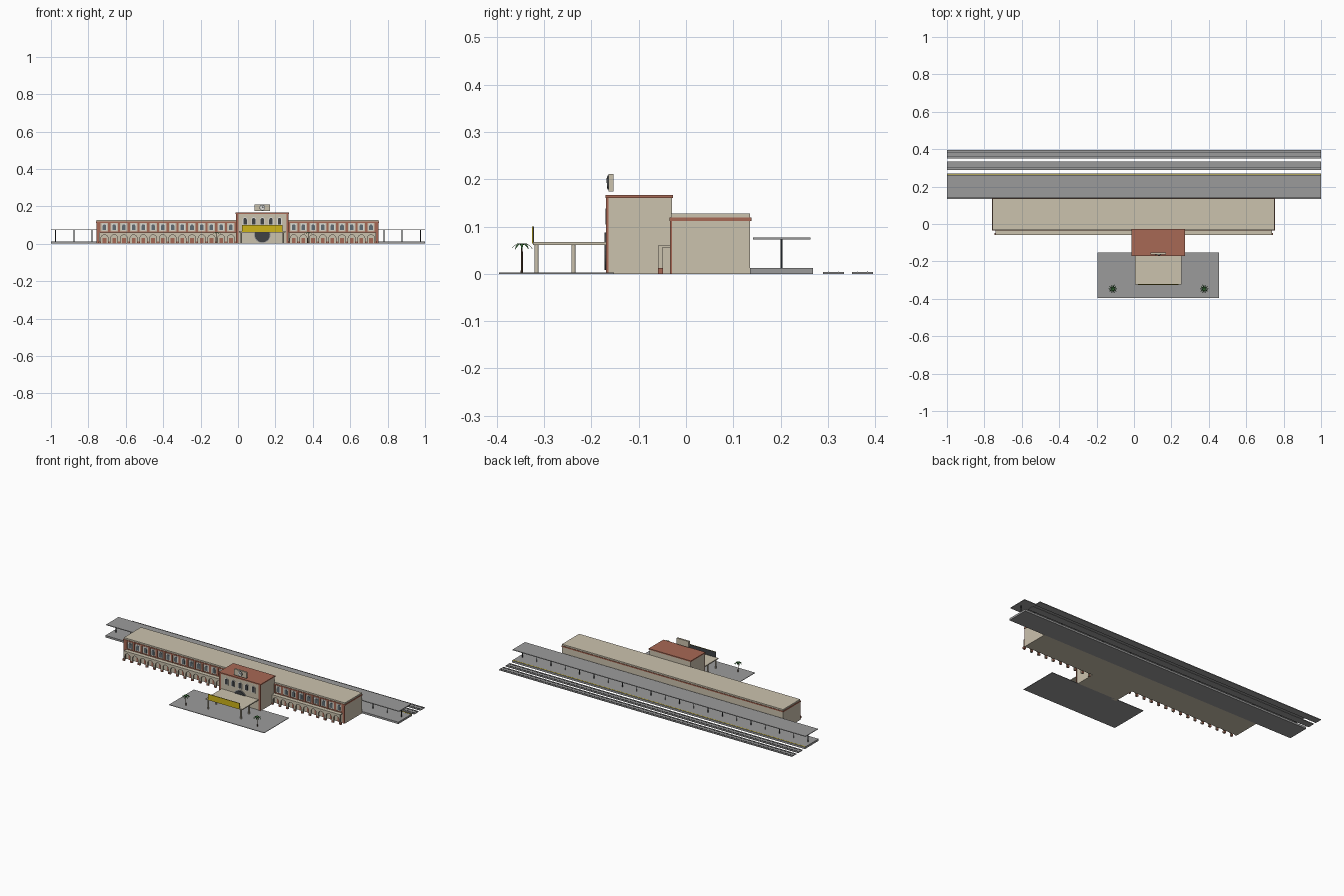
import bpy, bmesh, math
from mathutils import Vector

if "Cube" in bpy.data.objects:
    bpy.data.objects.remove(bpy.data.objects["Cube"])


def material(name, r, g, b):
    m = bpy.data.materials.new(name)
    m.use_nodes = True
    m.diffuse_color = (r, g, b, 1)
    m.node_tree.nodes["Principled BSDF"].inputs["Base Color"].default_value = (r, g, b, 1)
    return m


TAN = material("sandstone", 0.60, 0.54, 0.42)
RED = material("terracotta", 0.39, 0.14, 0.09)
GREY = material("concrete", 0.33, 0.33, 0.33)
DARK = material("dark metal", 0.05, 0.055, 0.06)
GLASS = material("window glass", 0.12, 0.15, 0.17)
YELLOW = material("sign yellow", 0.62, 0.46, 0.01)
GREEN = material("palm green", 0.03, 0.12, 0.03)
BROWN = material("palm trunk", 0.12, 0.07, 0.04)
WHITE = material("dial white", 0.75, 0.74, 0.70)


class Part:
    """Collects simple solids of one colour into one object."""

    def __init__(self, name, mat):
        self.name, self.mat, self.bm = name, mat, bmesh.new()

    def box(self, x0, x1, y0, y1, z0, z1):
        vs = bmesh.ops.create_cube(self.bm, size=1)["verts"]
        for v in vs:
            v.co = ((x0 + x1) / 2 + v.co.x * (x1 - x0),
                    (y0 + y1) / 2 + v.co.y * (y1 - y0),
                    (z0 + z1) / 2 + v.co.z * (z1 - z0))
        return self

    def plate(self, outline, y0, y1):
        # outline in x, z extruded along y
        face = self.bm.faces.new([self.bm.verts.new((x, y0, z)) for x, z in outline])
        out = bmesh.ops.extrude_face_region(self.bm, geom=[face])["geom"]
        for g in out:
            if isinstance(g, bmesh.types.BMVert):
                g.co.y = y1
        return self

    def post(self, x, y, z0, z1, r, r2=None, sides=12):
        vs = bmesh.ops.create_cone(self.bm, cap_ends=True, segments=sides, radius1=r,
                                   radius2=r if r2 is None else r2, depth=z1 - z0)["verts"]
        bmesh.ops.translate(self.bm, verts=vs, vec=(x, y, (z0 + z1) / 2))
        return self

    def done(self, smooth=False):
        bmesh.ops.recalc_face_normals(self.bm, faces=self.bm.faces)
        me = bpy.data.meshes.new(self.name)
        self.bm.to_mesh(me)
        self.bm.free()
        me.materials.append(self.mat)
        ob = bpy.data.objects.new(self.name, me)
        bpy.context.collection.objects.link(ob)
        if smooth:
            bpy.ops.object.select_all(action="DESELECT")
            ob.select_set(True)
            bpy.context.view_layer.objects.active = ob
            bpy.ops.object.shade_smooth_by_angle()


def arc(cx, cz, r, a0, a1, n):
    return [(cx + r * math.cos(a0 + (a1 - a0) * i / n),
             cz + r * math.sin(a0 + (a1 - a0) * i / n)) for i in range(n + 1)]


def arched(cx, w, z0, top):
    # round-headed opening outline
    return [(cx - w / 2, z0), (cx + w / 2, z0)] + arc(cx, top - w / 2, w / 2, 0, math.pi, 10)


def circle(cx, cz, r, n=32):
    return arc(cx, cz, r, 0, 2 * math.pi, n)[:-1]


# Long main hall
L, R, F, B = -0.757, 0.752, -0.03, 0.135
Part("main_hall", TAN).box(L, R, F, B, 0, 0.112).done()
Part("main_cornice", RED).box(L - 0.003, R + 0.003, F - 0.005, B + 0.003, 0.112, 0.119).done()
Part("main_roof", TAN).box(L, R, F - 0.002, B, 0.119, 0.128).done()

# Facade bays either side of the tower
WINGS = [(-0.74, -0.012, 14), (0.272, 0.737, 9)]
arcade = Part("arcade_arches", TAN)
bases = Part("arcade_pier_bases", RED)
pilasters = Part("upper_pilasters", RED)
surrounds = Part("window_surrounds", WHITE)
windows = Part("upper_windows", GLASS)
doors = Part("lower_doors", RED)
for x0, x1, n in WINGS:
    w = (x1 - x0) / n
    for i in range(n):
        a, c = x0 + i * w, x0 + (i + 0.5) * w
        b, r = a + w, w * 0.36
        outline = [(a, 0), (a, 0.056), (b, 0.056), (b, 0), (c + r, 0)]
        outline += arc(c, 0.029, r, 0, math.pi, 10) + [(c - r, 0)]
        arcade.plate(outline, -0.058, -0.05)
        surrounds.box(c - 0.014, c + 0.014, F - 0.002, F, 0.07, 0.108)
        windows.plate(arched(c, 0.019, 0.073, 0.104), F - 0.004, F)
        doors.box(c - 0.01, c + 0.01, F - 0.002, F, 0, 0.03)
    for i in range(n + 1):
        x = x0 + i * w
        pilasters.box(x - 0.006, x + 0.006, F - 0.004, F, 0.06, 0.112)
        bases.box(x - 0.007, x + 0.007, -0.0595, -0.0485, 0, 0.012)
    arcade.box(x0, x1, -0.058, F, 0.056, 0.061)
    pilasters.box(x0, x1, F - 0.003, F, 0.061, 0.066)
for x in (L, R - 0.014):
    pilasters.box(x, x + 0.014, F - 0.004, F, 0, 0.112)
for part in (arcade, bases, pilasters, surrounds, windows, doors):
    part.done()

# Entrance tower
CX = 0.13
Part("tower", TAN).box(-0.01, 0.27, -0.166, F, 0, 0.16).done()
Part("tower_roof", RED).box(-0.014, 0.274, -0.17, -0.027, 0.16, 0.167).done()
corners = Part("tower_corner_strips", RED)
for x in (-0.0105, 0.2585):
    corners.box(x, x + 0.012, -0.169, -0.164, 0, 0.16)
corners.done()
tower_frames = Part("tower_window_frames", WHITE)
tower_windows = Part("tower_windows", DARK)
for i in range(-2, 3):
    x = CX + i * 0.046
    tower_frames.plate(arched(x, 0.026, 0.101, 0.142), -0.168, -0.166)
    tower_windows.plate(arched(x, 0.018, 0.104, 0.138), -0.17, -0.166)
tower_frames.done()
tower_windows.done()
Part("entrance_frame", GREY).plate(circle(CX, 0.048, 0.044), -0.169, -0.166).done()
Part("entrance_glazing", DARK).plate(circle(CX, 0.048, 0.04), -0.172, -0.166).done()

# Rooftop clock
Part("clock_block", TAN).box(0.089, 0.172, -0.164, -0.153, 0.174, 0.211).done()
Part("clock_rim", DARK).plate(circle(CX, 0.193, 0.015), -0.166, -0.163).done()
Part("clock_dial", WHITE).plate(circle(CX, 0.193, 0.0125), -0.167, -0.163).done()
hands = Part("clock_hands", DARK)
hands.box(CX - 0.001, CX + 0.001, -0.168, -0.166, 0.192, 0.203)
hands.box(CX, CX + 0.008, -0.168, -0.166, 0.192, 0.194).done()

# Entrance canopy with sign board
Part("entrance_canopy", TAN).box(0.005, 0.255, -0.323, -0.166, 0.061, 0.067).done()
columns = Part("canopy_columns", TAN)
for x in (0.018, 0.242):
    for y in (-0.316, -0.238):
        columns.post(x, y, 0.003, 0.061, 0.0045, sides=16)
columns.done(smooth=True)
Part("sign_board", YELLOW).box(0.022, 0.238, -0.326, -0.3235, 0.064, 0.1).done()
Part("sign_backing", DARK).box(0.022, 0.238, -0.3235, -0.3215, 0.067, 0.1).done()

# Forecourt with two palms
Part("forecourt", GREY).box(-0.195, 0.455, -0.395, -0.152, 0, 0.003).done()
trunks = Part("palm_trunks", BROWN)
leaves = Part("palm_leaves", GREEN)
for px in (-0.113, 0.375):
    py = -0.347
    trunks.post(px, py, 0.003, 0.06, 0.0025, 0.0016, 8)
    for k in range(10):
        t = k * math.tau / 10
        out = Vector((math.cos(t), math.sin(t), 0))
        side = Vector((-out.y, out.x, 0))
        rows = []
        for d, z, w in ((0, 0.06, 0.001), (0.01, 0.064, 0.003), (0.018, 0.059, 0.0025), (0.024, 0.052, 0.0004)):
            mid = Vector((px, py, z)) + out * d
            rows.append([leaves.bm.verts.new(mid + side * s * w) for s in (-1, 1)])
        for p, q in zip(rows, rows[1:]):
            leaves.bm.faces.new((p[0], q[0], q[1], p[1]))
trunks.done(smooth=True)
leaves.done()

# Railway platform and shelter
Part("platform", GREY).box(-1, 1, B, 0.269, 0, 0.012).done()
Part("platform_safety_line", YELLOW).box(-1, 1, 0.26, 0.264, 0.012, 0.0126).done()
Part("shelter_roof", GREY).box(-1, 1, 0.142, 0.263, 0.073, 0.077).done()
posts = Part("shelter_posts", DARK)
for i in range(21):
    posts.post(-0.975 + i * 0.0975, 0.202, 0.012, 0.073, 0.0022, sides=8)
posts.done(smooth=True)

# Two tracks
beds = Part("track_beds", GREY)
rails = Part("rails", DARK)
for y in (0.312, 0.373):
    beds.box(-1, 1, y - 0.022, y + 0.022, 0, 0.004)
    for s in (-1, 1):
        rails.box(-1, 1, y + s * 0.011 - 0.0008, y + s * 0.011 + 0.0008, 0.004, 0.0055)
beds.done()
rails.done()
